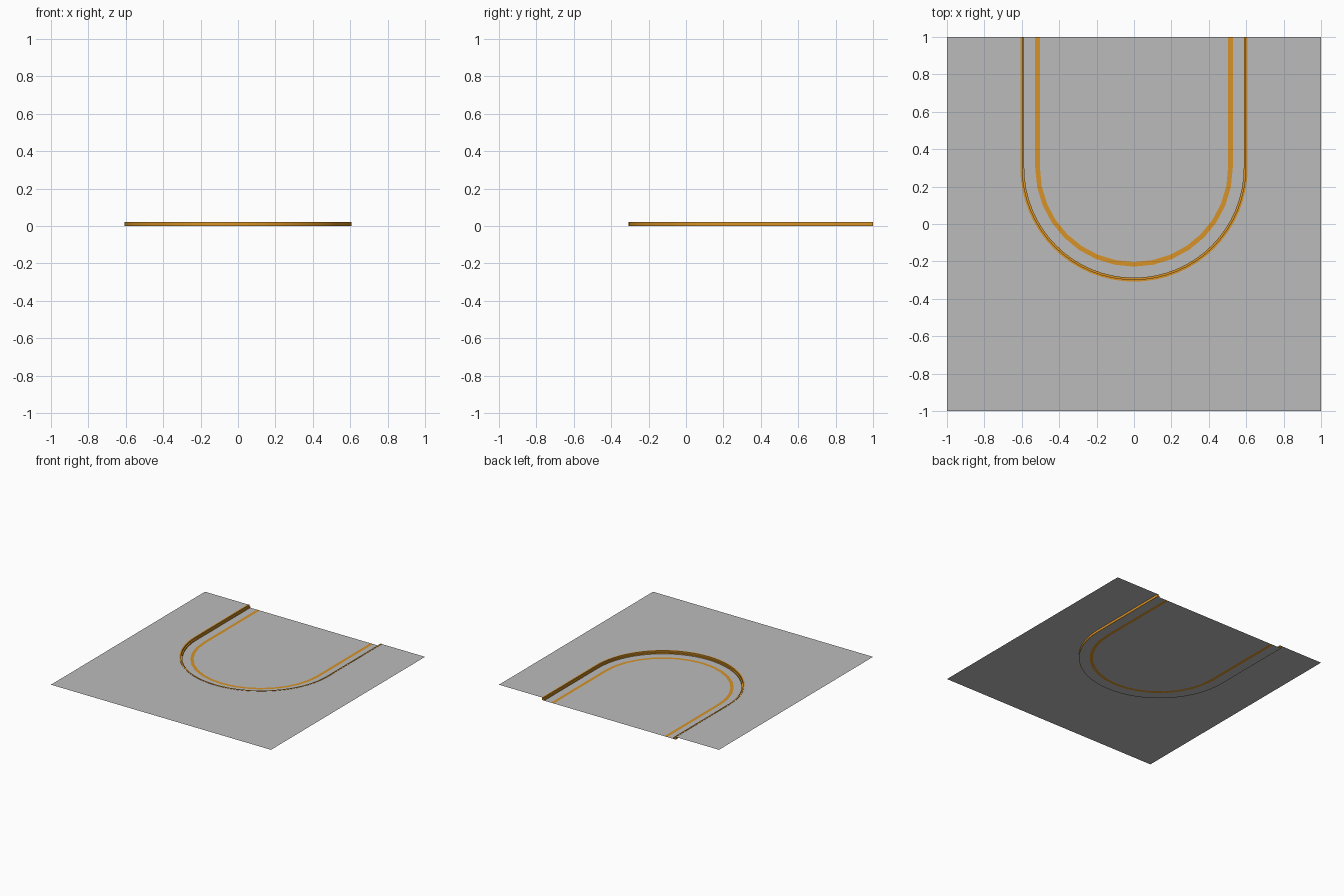
import bpy, bmesh, math

cube = bpy.data.objects.get("Cube")
if cube:
    bpy.data.objects.remove(cube, do_unlink=True)


def material(name, rgb):
    m = bpy.data.materials.new(name)
    m.use_nodes = True
    color = (*rgb, 1)
    m.diffuse_color = color
    m.node_tree.nodes["Principled BSDF"].inputs["Base Color"].default_value = color
    return m


GREY = material("light grey", (0.5, 0.5, 0.5))
GOLD = material("gold", (0.68, 0.29, 0.02))

BACK = 1.0       # rear edge of the panel
CENTRE = 0.3     # y of the arc centre
TOP = 0.021      # height of the outer panel


def u_path(radius, segments):
    """U-shaped outline, open to the rear, from left to right."""
    pts = [(-radius, BACK)]
    for i in range(segments + 1):
        a = math.pi * (1 + i / segments)
        pts.append((radius * math.cos(a), CENTRE + radius * math.sin(a)))
    pts.append((radius, BACK))
    return pts


def loop(bm, pts, z):
    return [bm.verts.new((x, y, z)) for x, y in pts]


def bridge(bm, a, b):
    return [bm.faces.new((a[i], a[i + 1], b[i + 1], b[i])) for i in range(len(a) - 1)]


def finish(bm, name, mats):
    mesh = bpy.data.meshes.new(name)
    bm.to_mesh(mesh)
    bm.free()
    for m in mats:
        mesh.materials.append(m)
    ob = bpy.data.objects.new(name, mesh)
    bpy.context.collection.objects.link(ob)
    return ob


# Outer panel: square sheet with the U-shaped opening
bm = bmesh.new()
corners = [(1, BACK), (1, -1), (-1, -1), (-1, BACK)]
outline = loop(bm, u_path(0.605, 32) + corners, TOP)
face = bm.faces.new(outline)
bmesh.ops.triangulate(bm, faces=[face])
for f in bm.faces:
    if f.normal.z < 0:
        f.normal_flip()
finish(bm, "outer_panel", [GREY])

# Recessed floor with an inlaid gold stripe
bm = bmesh.new()
loops = [loop(bm, u_path(r, 16), 0) for r in (0.605, 0.528, 0.503)]
bridge(bm, loops[0], loops[1])
for f in bridge(bm, loops[1], loops[2]):
    f.material_index = 1
bm.faces.new(loops[2])
for f in bm.faces:
    f.normal_update()
    if f.normal.z < 0:
        f.normal_flip()
finish(bm, "recessed_floor", [GREY, GOLD])

# Stepped gold trim along the edge of the recess
bm = bmesh.new()
profile = [(0.608, 0.001), (0.608, 0.023), (0.597, 0.023),
           (0.597, 0.011), (0.587, 0.011), (0.587, 0.001)]
rings = [loop(bm, u_path(r, 32), z) for r, z in profile]
for i, ring in enumerate(rings):
    bridge(bm, ring, rings[(i + 1) % len(rings)])
for end in (0, -1):
    bm.faces.new([ring[end] for ring in rings])
bmesh.ops.recalc_face_normals(bm, faces=bm.faces[:])
trim = finish(bm, "edge_trim", [GOLD])

bpy.ops.object.select_all(action="DESELECT")
trim.select_set(True)
bpy.context.view_layer.objects.active = trim
bpy.ops.object.shade_smooth_by_angle(angle=math.radians(30))
